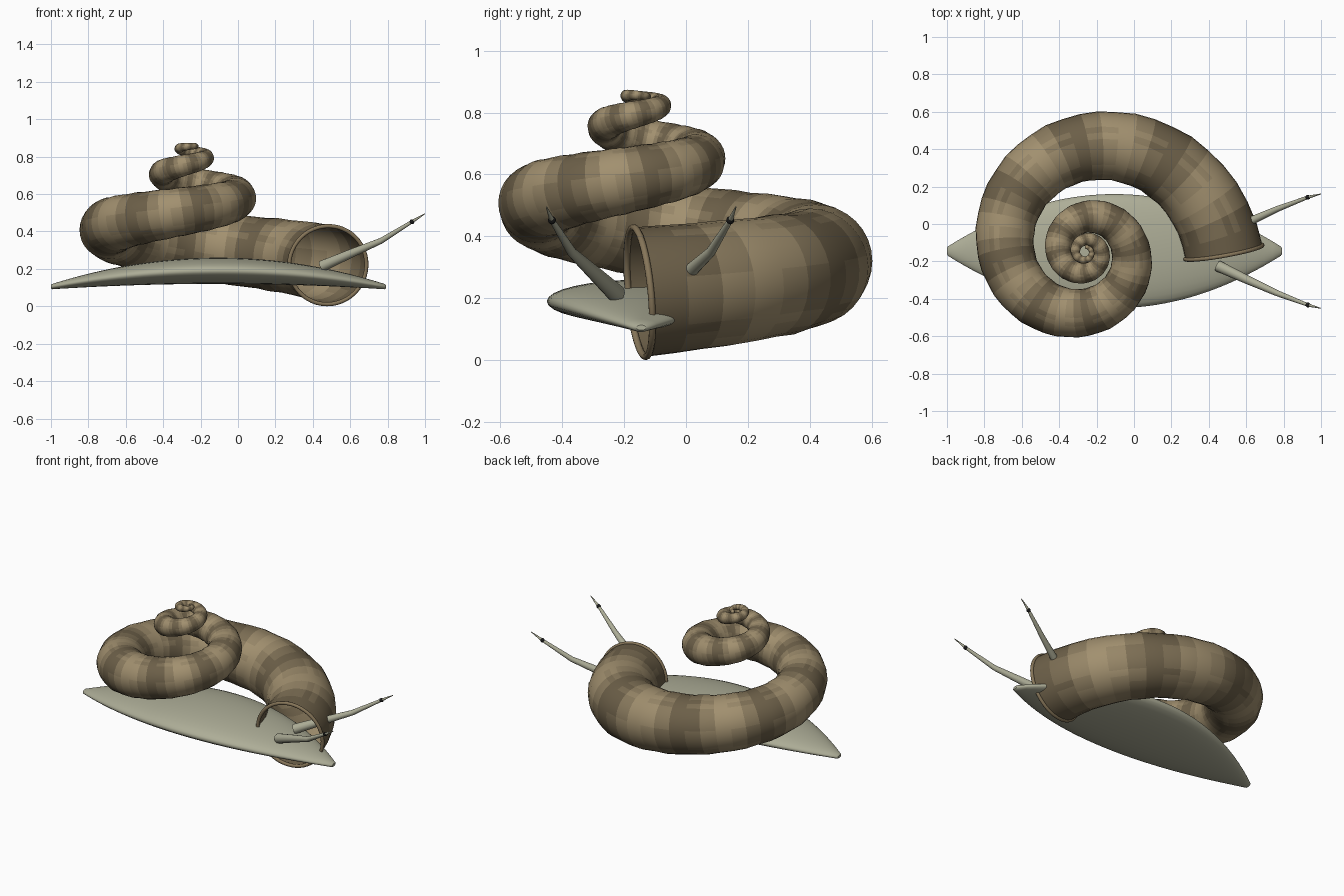
import bpy, bmesh, math, random
from mathutils import Vector

if "Cube" in bpy.data.objects:
    bpy.data.objects.remove(bpy.data.objects["Cube"])

random.seed(4)
TAU = 2 * math.pi
CX, CY, BY = -0.26, -0.15, -0.145   # shell axis, body centre line


def mat(name, c):
    m = bpy.data.materials.new(name)
    m.diffuse_color = (*c, 1)
    m.use_nodes = True
    m.node_tree.nodes["Principled BSDF"].inputs["Base Color"].default_value = m.diffuse_color
    return m


def loft(name, rings, mats, cap=(True, True), shade=None):
    """Skin a list of vertex rings into one smooth object."""
    bm = bmesh.new()
    vr = [[bm.verts.new(p) for p in r] for r in rings]
    n = len(rings[0])
    for i in range(len(vr) - 1):
        for j in range(n):
            k = (j + 1) % n
            f = bm.faces.new((vr[i][j], vr[i][k], vr[i + 1][k], vr[i + 1][j]))
            f.smooth = True
            if shade:
                f.material_index = shade(i, j)
    if cap[0]:
        bm.faces.new(vr[0])
    if cap[1]:
        bm.faces.new(vr[-1])
    if cap[0] and cap[1]:
        bmesh.ops.recalc_face_normals(bm, faces=bm.faces[:])
    me = bpy.data.meshes.new(name)
    bm.to_mesh(me)
    bm.free()
    for m in mats:
        me.materials.append(m)
    ob = bpy.data.objects.new(name, me)
    bpy.context.collection.objects.link(ob)
    return ob


def circle(c, t, r, n):
    """Ring of n points around c, perpendicular to direction t."""
    t = t.normalized()
    u = Vector((0, 0, 1)).cross(t).normalized()
    v = t.cross(u)
    return [c + r * (math.cos(TAU * j / n) * u + math.sin(TAU * j / n) * v) for j in range(n)]


# Shell spiral: t counts turns from the mouth to the apex
def radius(t):
    return 0.21 * math.exp(-0.6 * t - 0.1 * t * t)


def centre(t):
    d = 0.95 * math.exp(-t) - radius(t)
    a = TAU * t
    z = 0.22 + 0.455 * t - 0.087 * t * t + 0.002 * t ** 3
    return Vector((CX + d * math.cos(a), CY + d * math.sin(a), z))


def tangent(t):
    return centre(t + 0.002) - centre(t - 0.002)


light, dark = (0.36, 0.28, 0.16), (0.15, 0.115, 0.065)
STEPS = 5
bands = [mat(f"shell_shade_{i}", [a + (b - a) * i / (STEPS - 1) for a, b in zip(light, dark)])
         for i in range(STEPS)]
PER, SIDES, TURNS = 48, 32, 3.25
jag = [random.uniform(-0.35, 0.35) for _ in range(SIDES)]


def band_shade(i, j):
    a = TAU * (i + 0.5) / PER - math.radians(95)
    return round((0.5 + 0.5 * math.cos(8 * a + jag[j])) * (STEPS - 1))


rings = []
for i in range(int(TURNS * PER) + 1):
    t = i / PER
    ripple = 1 + 0.015 * math.sin(TAU * 18 * t) * min(1, t * 8)
    rings.append(circle(centre(t), tangent(t), radius(t) * ripple, SIDES))
loft("shell", rings, bands, cap=(False, True), shade=band_shade)

# Rolled lip around the shell mouth
bpy.ops.mesh.primitive_torus_add(
    major_radius=0.21, minor_radius=0.011, major_segments=48, minor_segments=10,
    location=centre(0), rotation=tangent(0).to_track_quat('Z', 'Y').to_euler())
lip = bpy.context.object
lip.name = "shell_lip"
lip.data.materials.append(mat("lip_brown", (0.24, 0.18, 0.10)))
bpy.ops.object.shade_smooth()

# Lens-shaped body with blunt tips
skin = mat("body_skin", (0.42, 0.42, 0.31))
rings = []
N = 40
for i in range(N + 1):
    u = -1 + 2 * i / N
    q = 1 - u * u
    w, h, z = 0.025 + 0.28 * q, 0.014 + 0.056 * q, 0.105 + 0.085 * q
    rings.append([(-0.105 + 0.89 * u, BY + w * math.cos(TAU * j / 32), z + h * math.sin(TAU * j / 32))
                  for j in range(32)])
tip = lambda r, dx: [(x + dx, BY + (y - BY) * 0.6, 0.105 + (z - 0.105) * 0.6) for x, y, z in r]
rings = [tip(rings[0], -0.006)] + rings + [tip(rings[-1], 0.006)]
loft("body", rings, [skin])

# Tapered eye stalks with eyes, mirrored about the body centre line
black = mat("eye_black", (0.01, 0.01, 0.01))
stalk = [((0.45, 0.08, 0.215), 0.030), ((0.61, 0.155, 0.285), 0.023),
         ((0.765, 0.225, 0.35), 0.016), ((0.93, 0.288, 0.452), 0.009),
         ((1.0, 0.306, 0.495), 0.002)]
for side, label in ((-1, "near"), (1, "far")):
    pts = [Vector((p[0], BY + side * p[1], p[2])) for p, _ in stalk]
    rings = []
    for i, p in enumerate(pts):
        d = pts[min(i + 1, len(pts) - 1)] - pts[max(i - 1, 0)]
        rings.append(circle(p, d, stalk[i][1], 16))
    loft(f"{label}_eye_stalk", rings, [skin])
    bpy.ops.mesh.primitive_uv_sphere_add(segments=16, ring_count=10, radius=0.013, location=pts[3])
    eye = bpy.context.object
    eye.name = f"{label}_eye"
    eye.data.materials.append(black)
    bpy.ops.object.shade_smooth()
